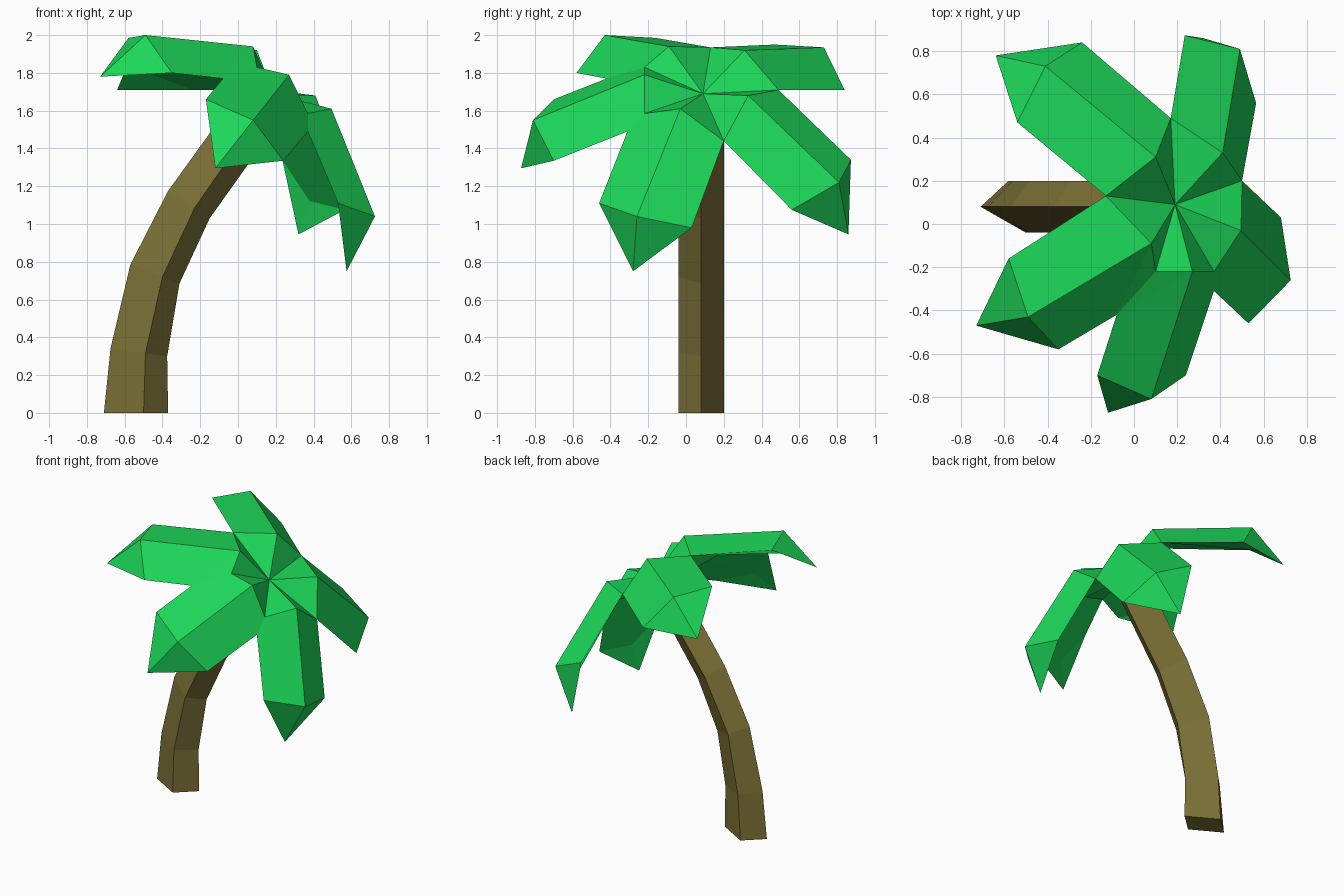
import bpy, bmesh
from mathutils import Vector

if "Cube" in bpy.data.objects:
    bpy.data.objects.remove(bpy.data.objects["Cube"])


def make_object(name, faces, color):
    """Mesh from faces given as point tuples; equal points are welded."""
    bm = bmesh.new()
    verts = {}
    for face in faces:
        loop = []
        for p in face:
            key = tuple(round(c, 4) for c in p)
            if key not in verts:
                verts[key] = bm.verts.new(key)
            loop.append(verts[key])
        bm.faces.new(loop)
    bmesh.ops.recalc_face_normals(bm, faces=bm.faces)
    mesh = bpy.data.meshes.new(name)
    bm.to_mesh(mesh)
    bm.free()
    mat = bpy.data.materials.new(name + "_color")
    mat.diffuse_color = color
    mat.use_nodes = True
    mat.node_tree.nodes["Principled BSDF"].inputs["Base Color"].default_value = mat.diffuse_color
    mesh.materials.append(mat)
    bpy.context.collection.objects.link(bpy.data.objects.new(name, mesh))


# Trunk: bent four-sided tube, (x, z) of its left, front and right edges per ring
sections = [((-.71, 0), (-.50, 0), (-.37, 0)),
            ((-.675, .34), (-.49, .315), (-.375, .30)),
            ((-.57, .785), (-.40, .72), (-.31, .685)),
            ((-.37, 1.175), (-.23, 1.085), (-.15, 1.03)),
            ((.03, 1.73), (.14, 1.62), (.22, 1.55))]
rings = []
for l, f, r in sections:
    back = (l[0] + r[0] - f[0], l[1] + r[1] - f[1])
    rings.append([(l[0], .08, l[1]), (f[0], -.04, f[1]),
                  (r[0], .08, r[1]), (back[0], .20, back[1])])
trunk = [rings[0], rings[-1]]
for a, b in zip(rings, rings[1:]):
    for i in range(4):
        j = (i + 1) % 4
        trunk.append((a[i], a[j], b[j], b[i]))
make_object("trunk", trunk, (.20, .165, .038, 1))

# Crown: five folded fronds sharing the valleys around a tilted hub
hub, under = (.19, .09, 1.69), (.14, .09, 1.62)
valleys = [[(-.13, .13, 1.935)],
           [(.17, .49, 1.71)],
           [(.50, .20, 1.44)],
           [(.37, -.22, 1.585), (.37, -.31, 1.49)],
           [(.10, -.22, 1.83), (-.08, -.42, 1.77)]]
# Each frond: inner ridge, outer first side, outer ridge, outer second side, tip
fronds = [
    [(.10, .31, 1.92), (-.54, .47, 1.95), (-.41, .73, 1.935), (-.24, .84, 1.71), (-.64, .78, 1.71)],
    [(.41, .33, 1.68), (.235, .873, 1.34), (.49, .81, 1.22), (.565, .56, 1.075), (.32, .86, .945)],
    [(.495, -.03, 1.61), (.68, .03, .98), (.725, -.26, 1.04), (.53, -.46, 1.11), (.575, -.28, .75)],
    [(.27, -.22, 1.79), (.24, -.70, 1.335), (.08, -.81, 1.55), (-.17, -.70, 1.66), (-.12, -.873, 1.295)],
    [(.08, -.09, 1.94), (-.35, -.58, 1.80), (-.49, -.43, 2.0), (-.58, -.16, 1.985), (-.73, -.47, 1.78)],
]
crown = []
for i, (ridge, side_a, out, side_b, tip) in enumerate(fronds):
    ends = (valleys[i], side_a), (valleys[(i + 1) % 5], side_b)
    # slightly hollow underside
    mid = (Vector(side_a) + Vector(side_b)) / 2
    belly = tuple(mid.lerp(Vector(out), .08).lerp(Vector(tip), .33))
    root_mid = (Vector(ends[0][0][-1]) + Vector(ends[1][0][-1])) / 2
    root = tuple(root_mid.lerp(Vector(ridge), .2))
    for chain, side in ends:
        crown.append((hub, ridge, chain[0]))
        if len(chain) == 2:
            crown.append((ridge, chain[0], chain[1]))
        crown.append((ridge, out, side, chain[-1]))
        crown.append((out, tip, side))
        crown.append((chain[-1], side, belly, root))
        crown.append((chain[-1], root, under))
        crown.append((side, tip, belly))
make_object("fronds", crown, (.012, .68, .10, 1))
